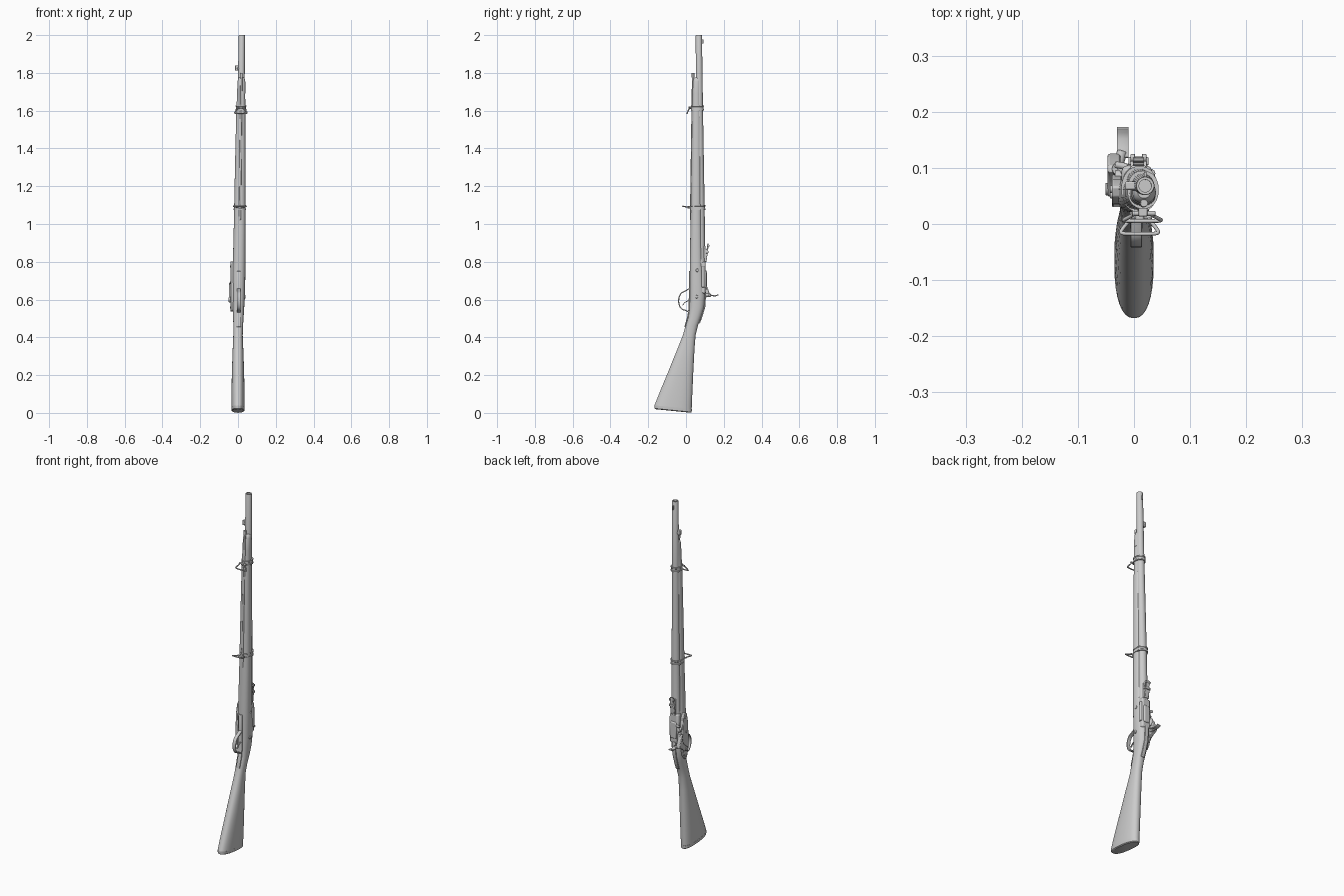
import bpy, bmesh, math
from math import sin, cos, pi, copysign


def finish(name, bm, bevel=0, angle=35, solid=0):
    bmesh.ops.recalc_face_normals(bm, faces=bm.faces)
    me = bpy.data.meshes.new(name)
    bm.to_mesh(me)
    bm.free()
    ob = bpy.data.objects.new(name, me)
    bpy.context.collection.objects.link(ob)
    if solid:
        m = ob.modifiers.new("solid", 'SOLIDIFY')
        m.thickness, m.offset = solid, 0
    if bevel:
        m = ob.modifiers.new("bevel", 'BEVEL')
        m.width, m.segments = bevel, 2
    bpy.ops.object.select_all(action='DESELECT')
    ob.select_set(True)
    bpy.context.view_layer.objects.active = ob
    bpy.ops.object.shade_smooth_by_angle(angle=math.radians(angle))
    return ob


def loft(name, rows, n=32, power=2.0, angle=35):
    """rows: (z, centre x, y min, y max, half width, tilt of the ring)"""
    bm = bmesh.new()
    rings = []
    for z, cx, y0, y1, w, tilt in rows:
        ring = []
        for i in range(n):
            a = 2 * pi * i / n
            c, s = [copysign(abs(t) ** (2 / power), t) for t in (cos(a), sin(a))]
            h = (y1 - y0) / 2
            ring.append(bm.verts.new((cx + w * c, y0 + h + h * s, z + tilt * h * s)))
        rings.append(ring)
    for a, b in zip(rings, rings[1:]):
        for i in range(n):
            j = (i + 1) % n
            bm.faces.new((a[i], a[j], b[j], b[i]))
    bm.faces.new(rings[0])
    bm.faces.new(rings[-1])
    return finish(name, bm, angle=angle)


def plate(name, pts, x0, x1, bevel=0.002):
    """outline in (y, z) extruded along x"""
    bm = bmesh.new()
    a, b = [[bm.verts.new((x, y, z)) for y, z in pts] for x in (x0, x1)]
    bm.faces.new(a)
    bm.faces.new(b)
    for i in range(len(pts)):
        j = (i + 1) % len(pts)
        bm.faces.new((a[i], a[j], b[j], b[i]))
    return finish(name, bm, bevel)


def box(name, x0, x1, y0, y1, z0, z1, bevel=0.002):
    return plate(name, [(y0, z0), (y1, z0), (y1, z1), (y0, z1)], x0, x1, bevel)


def strip(name, pts, x, w, t):
    """bent metal strip following (y, z) points"""
    bm = bmesh.new()
    v = [(bm.verts.new((x - w, y, z)), bm.verts.new((x + w, y, z))) for y, z in pts]
    for a, b in zip(v, v[1:]):
        bm.faces.new((a[0], a[1], b[1], b[0]))
    return finish(name, bm, 0.001, solid=t)


def rod(name, p, q, r, r2=None, n=20, bevel=0.0015):
    from mathutils import Vector
    p, q = Vector(p), Vector(q)
    bm = bmesh.new()
    bmesh.ops.create_cone(bm, cap_ends=True, segments=n, radius1=r,
                          radius2=r if r2 is None else r2, depth=(q - p).length)
    bm.transform((q - p).to_track_quat('Z', 'Y').to_matrix().to_4x4())
    bmesh.ops.translate(bm, verts=bm.verts, vec=(p + q) / 2)
    return finish(name, bm, bevel)


def wire(name, pts, r):
    cu = bpy.data.curves.new(name, 'CURVE')
    cu.dimensions, cu.bevel_depth, cu.bevel_resolution = '3D', r, 3
    cu.use_fill_caps = True
    sp = cu.splines.new('NURBS')
    sp.points.add(len(pts) - 1)
    for p, co in zip(sp.points, pts):
        p.co = (*co, 1)
    sp.order_u, sp.use_endpoint_u = 3, True
    ob = bpy.data.objects.new(name, cu)
    bpy.context.collection.objects.link(ob)
    return ob


# butt stock, wrist and fore-end in one wooden piece
loft("stock", [
    (.028, 0, -.168, .030, .0345, -.10), (.10, 0, -.140, .033, .035, -.09),
    (.23, 0, -.088, .039, .032, -.05), (.34, 0, -.045, .045, .028, 0),
    (.41, 0, -.018, .051, .025, .1), (.46, .001, -.004, .064, .0255, .15),
    (.51, .002, .011, .083, .028, .15), (.56, .002, .017, .097, .031, .05),
    (.62, .003, .019, .102, .034, 0), (.74, .004, .020, .094, .035, 0),
    (.80, .006, .020, .088, .033, 0), (1.0, .009, .024, .084, .031, 0),
    (1.3, .012, .028, .081, .028, 0), (1.6, .015, .032, .078, .024, 0),
    (1.70, .017, .035, .076, .021, 0)], power=2.35)
# butt plate
loft("butt_plate", [
    (.010, 0, -.160, .026, .029, -.10), (.014, 0, -.167, .030, .034, -.10),
    (.030, 0, -.168, .031, .0352, -.10)], power=2.35)
# nose cap
loft("nose_cap", [
    (1.69, .017, .034, .077, .022, 0), (1.755, .018, .037, .077, .0205, 0),
    (1.77, .018, .041, .077, .017, 0), (1.775, .018, .046, .077, .012, 0)], power=2.3)


# tapered barrel with open bore
def ring(z, x, y, r):
    return (z, x, y - r, y + r, r, 0)


loft("barrel", [
    ring(.66, .005, .078, .024), ring(.79, .006, .078, .026), ring(.82, .007, .078, .024),
    ring(1.1, .010, .076, .0225), ring(1.6, .016, .071, .019), ring(1.997, .020, .068, .0165),
    ring(2.0, .020, .068, .0155), ring(2.0, .020, .068, .011), ring(1.93, .0195, .068, .011)])

# front sight and side lug near the muzzle
box("front_sight", .0175, .0225, .080, .093, 1.955, 1.978)
rod("side_lug_base", (.01, .068, 1.822), (-.004, .068, 1.822), .009)
box("side_lug", -.016, .004, .061, .076, 1.812, 1.84, .003)

# ramrod in its channel below the barrel
rod("ramrod", (.010, .026, 1.02), (.018, .037, 1.79), .0055)
rod("ramrod_tip", (.018, .037, 1.775), (.018, .037, 1.80), .007)

# barrel bands with rims, clamp screws and sling swivels
for label, z, x, y0, y1, w in (("lower", 1.088, .010, .021, .103, .0325),
                               ("upper", 1.615, .016, .027, .095, .028)):
    h = .013
    loft(label + "_band", [
        (z - h, x, y0 + .004, y1 - .004, w - .004, 0), (z - h, x, y0, y1, w, 0),
        (z - h + .006, x, y0, y1, w, 0), (z - h + .008, x, y0 + .002, y1 - .002, w - .002, 0),
        (z + h - .008, x, y0 + .002, y1 - .002, w - .002, 0), (z + h - .006, x, y0, y1, w, 0),
        (z + h, x, y0, y1, w, 0), (z + h, x, y0 + .004, y1 - .004, w - .004, 0)], power=2.2)
    box(label + "_swivel_lug", x - .008, x + .008, y0 - .014, y0 + .008, z - .007, z + .007, .003)
    rod(label + "_swivel_screw", (x - .02, y0 - .008, z), (x + .022, y0 - .008, z), .0045)


def swivel(name, x, y, z, dy, dz):
    prof = [(-.015, 0), (-.018, .25), (-.033, .85), (-.033, 1), (-.026, 1.05)]
    prof += [(-a, b) for a, b in reversed(prof)]
    wire(name, [(x + a, y + dy * b, z + dz * b) for a, b in prof], .0034)


swivel("lower_swivel", .010, .014, 1.088, -.030, .006)
swivel("upper_swivel", .015, .018, 1.615, -.012, -.028)

# trigger guard bow, its plate and the trigger
bow = [(.022, .51), (.012, .535)]
bow += [(-.008 + .031 * cos(a), .593 + .048 * sin(a))
        for a in [pi * (1.25 - t / 16 * 0.95) + pi * .25 for t in range(17)]]
bow += [(.022, .66)]
strip("trigger_guard", bow, .004, .010, .006)
strip("guard_plate", [(-.006, .455), (.010, .51), (.017, .56), (.018, .64), (.019, .75)],
      .004, .011, .006)
strip("trigger", [(.022, .595), (.006, .592), (-.008, .583), (-.018, .57)], .004, .0035, .004)

# breech block, hinge, tang and receiver
box("receiver", -.022, .032, .070, .104, .63, .80, .009)
box("breech_block", -.012, .024, .090, .110, .66, .755, .006)
rod("breech_hinge", (.030, .090, .665), (.030, .090, .775), .008)
rod("breech_thumb_piece", (-.012, .102, .735), (-.034, .106, .735), .006)
strip("tang", [(.104, .64), (.099, .56), (.084, .51), (.071, .475)], .003, .010, .006)

# lock plate with screws, on the left in the front view
plate("lock_plate", [(.030, .60), (.045, .545), (.060, .535), (.076, .56), (.088, .62),
                     (.088, .70), (.080, .775), (.066, .802), (.048, .795), (.036, .74)],
      -.0395, -.022, .003)
for i, (y, z) in enumerate([(.062, .775), (.052, .69), (.060, .558)]):
    rod(f"lock_screw_{i}", (-.03, y, z), (-.0425, y, z), .0065)
for i, (y, z) in enumerate([(.060, .755), (.056, .615)]):
    rod(f"side_screw_{i}", (.025, y, z), (.0405, y, z), .0085)

# hammer with pivot and thumb spur, and the nipple it strikes
plate("hammer", [(.048, .592), (.058, .582), (.074, .588), (.094, .606), (.112, .614),
                 (.126, .622), (.122, .642), (.113, .665), (.104, .688), (.090, .690),
                 (.094, .660), (.084, .634), (.062, .614), (.050, .606)], -.047, -.024, .004)
rod("hammer_pivot", (-.030, .062, .599), (-.051, .062, .599), .011)
rod("hammer_head", (-.028, .098, .652), (-.028, .098, .694), .0125, .011)
rod("hammer_neck", (-.030, .100, .625), (-.021, .130, .622), .010, .009)
strip("hammer_spur", [(.118, .626), (.135, .622), (.152, .620), (.164, .622), (.171, .627)],
      -.020, .0105, .007)
rod("nipple", (-.024, .096, .70), (-.010, .090, .735), .007)
rod("nipple_bolster", (-.034, .084, .71), (-.01, .084, .71), .012)

# rear sight: base, stepped side rails, leaf and slider
box("rear_sight_base", -.006, .022, .092, .104, .79, .885, .003)
for s in (-1, 1):
    x = .008 + s * .0115
    plate(f"rear_sight_rail_{s}", [(.098, .80), (.108, .80), (.110, .83), (.114, .835),
                                   (.114, .865), (.098, .87)], x - .003, x + .003, .001)
plate("rear_sight_leaf", [(.104, .80), (.108, .80), (.120, .885), (.118, .897), (.112, .895)],
      -.002, .018, .001)
box("rear_sight_slider", -.010, .026, .105, .119, .845, .857, .002)
for s in (-1, 1):
    x = .008 + s * .010
    rod(f"rear_sight_knob_{s}", (x - .004, .118, .885), (x + .004, .118, .885), .007)

# set the butt on the ground
for ob in bpy.context.collection.objects:
    ob.select_set(False)
